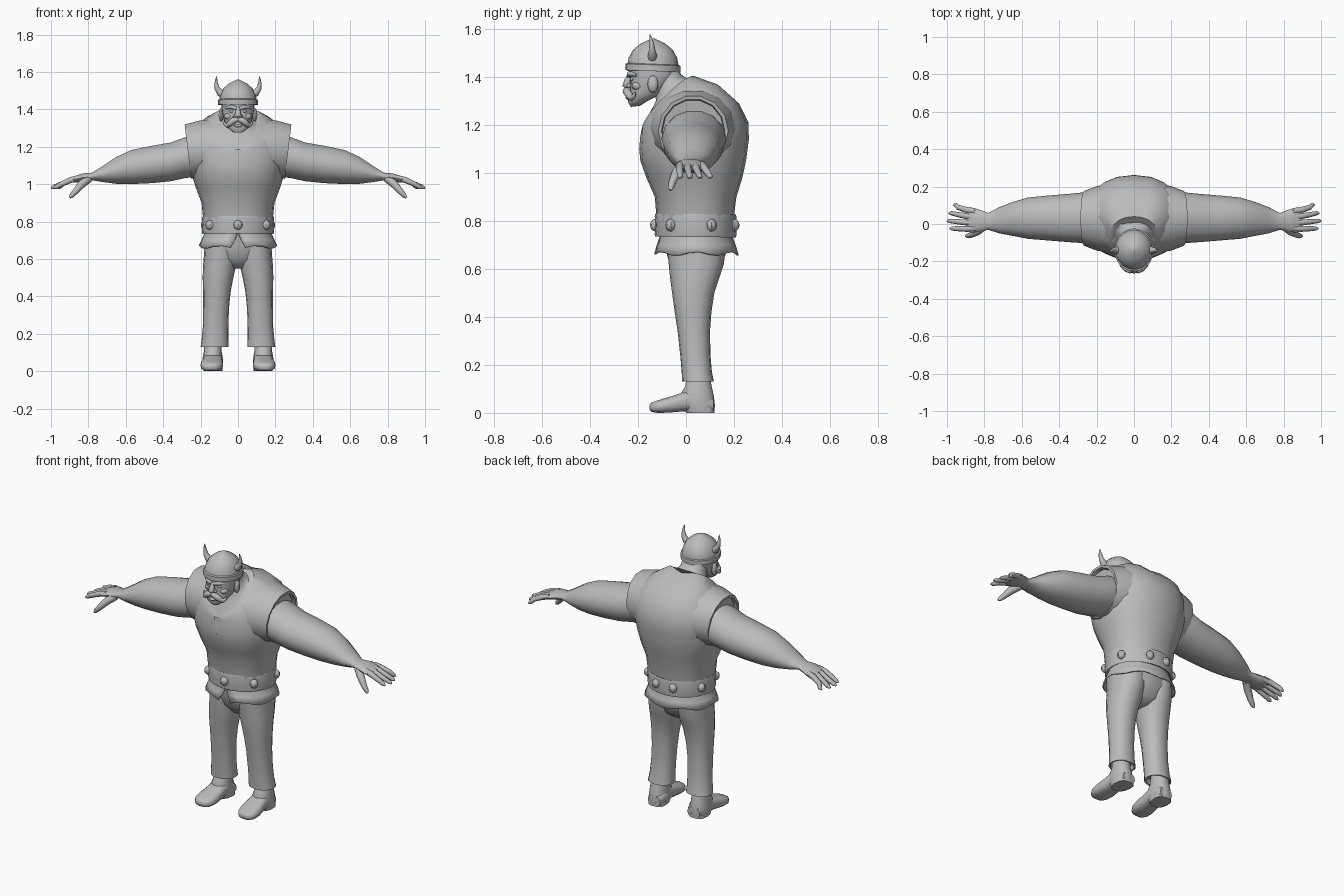
import bpy, bmesh, math
from mathutils import Vector as V

grey = bpy.data.materials.new("plain_grey")
grey.diffuse_color = (0.5, 0.5, 0.5, 1)


def finish(name, bm, mirror=False, angle=40):
    bmesh.ops.recalc_face_normals(bm, faces=bm.faces)
    me = bpy.data.meshes.new(name)
    bm.to_mesh(me)
    bm.free()
    ob = bpy.data.objects.new(name, me)
    bpy.context.collection.objects.link(ob)
    me.materials.append(grey)
    bpy.ops.object.select_all(action='DESELECT')
    ob.select_set(True)
    bpy.context.view_layer.objects.active = ob
    bpy.ops.object.shade_smooth_by_angle(angle=math.radians(angle))
    if mirror:
        ob.modifiers.new("mirror", 'MIRROR').use_clip = False
    return ob


def loft(name, rings, mirror=False, angle=40, closed=True, caps=True):
    """Skin a list of point rings."""
    bm = bmesh.new()
    vs = [[bm.verts.new(p) for p in r] for r in rings]
    n = len(rings[0])
    for a, b in zip(vs, vs[1:]):
        for i in range(n if closed else n - 1):
            j = (i + 1) % n
            bm.faces.new((a[i], a[j], b[j], b[i]))
    if caps:
        bm.faces.new(vs[0])
        bm.faces.new(vs[-1])
    return finish(name, bm, mirror, angle)


def ell(c, u, v, n=16, p=1.0):
    """Superellipse ring around c with half axes u and v."""
    f = lambda t: math.copysign(abs(t) ** p, t)
    return [V(c) + V(u) * f(math.cos(a)) + V(v) * f(math.sin(a))
            for a in (2 * math.pi * i / n for i in range(n))]


def band(yf, zf, yb, zb, rx, lift=0, cx=0, n=20, p=0.9):
    """Ring given by its front and back points, half width and side lift."""
    ring = ell((cx, (yf + yb) / 2, (zf + zb) / 2), (rx, 0, 0),
               (0, (yb - yf) / 2, (zb - zf) / 2), n, p)
    for q in ring:
        q.z += lift * abs(q.x - cx) / rx
    return ring


def tube(name, pts, mirror=True, n=8, flat=1.0):
    """Tapered tube through (x, y, z, radius) points."""
    rings = []
    for i, q in enumerate(pts):
        t = V(pts[min(i + 1, len(pts) - 1)][:3]) - V(pts[max(i - 1, 0)][:3])
        u = t.cross(V((0, 1, 0.01))).normalized()
        w = t.cross(u).normalized()
        rings.append(ell(q[:3], u * q[3], w * q[3] * flat, n))
    return loft(name, rings, mirror, 50)


def ball(name, loc, size, mirror=False, seg=12):
    bm = bmesh.new()
    bmesh.ops.create_uvsphere(bm, u_segments=seg, v_segments=8, radius=1)
    for v in bm.verts:
        v.co = V(loc) + V([a * b for a, b in zip(v.co, size)])
    return finish(name, bm, mirror)


# Vest body
loft("vest", [band(*r) for r in (
    (-.12, .78, .195, .78, .183), (-.13, .90, .21, .90, .195),
    (-.165, .98, .235, .98, .225), (-.19, 1.05, .25, 1.05, .247),
    (-.195, 1.10, .262, 1.14, .26), (-.192, 1.135, .26, 1.21, .262),
    (-.19, 1.155, .22, 1.29, .25, .03), (-.188, 1.165, .14, 1.355, .2, .05),
    (-.185, 1.18, .04, 1.39, .13, .05))])
# Shoulder openings of the vest, with a recessed rim
loft("shoulder_sleeve", [
    ell((.10, .03, 1.19), (0, .19, 0), (0, 0, .165), 14),
    ell((.20, .03, 1.185), (0, .172, 0), (0, 0, .16), 14),
    ell((.268, .03, 1.175), (0, .146, 0), (.018, 0, .148), 14),
    ell((.266, .03, 1.175), (0, .132, 0), (.018, 0, .134), 14),
    ell((.245, .03, 1.175), (0, .128, 0), (.018, 0, .13), 14)], True, 35)
# Neckline notch
bm = bmesh.new()
bm.faces.new([bm.verts.new(p) for p in
              ((-.024, -.191, 1.185), (.024, -.191, 1.185), (0, -.2, 1.085))])
finish("neckline_notch", bm)

# Neck and upper chest skin
loft("neck", [band(*r) for r in (
    (-.178, 1.17, .032, 1.375, .122, .045), (-.155, 1.24, .015, 1.387, .10, .015),
    (-.125, 1.30, -.02, 1.41, .078), (-.13, 1.35, -.035, 1.44, .072))])

# Arm
arm = ((.20, .035, .125, 1.04, 1.27), (.28, .033, .135, 1.03, 1.255),
       (.36, .032, .128, 1.013, 1.225), (.46, .032, .12, 1.003, 1.208),
       (.57, .031, .11, .998, 1.185), (.65, .027, .09, 1.0, 1.148),
       (.72, .02, .07, 1.01, 1.10), (.78, .014, .045, 1.02, 1.062),
       (.83, .018, .06, 1.012, 1.058), (.875, .022, .068, 1.008, 1.042),
       (.895, .024, .055, 1.01, 1.032))
loft("arm", [ell((x, y, (a + b) / 2), (0, r, 0), (0, 0, (b - a) / 2), 14)
             for x, y, r, a, b in arm], True, 50)
# Fingers and thumb
for i, (y0, y1, x1) in enumerate(((.075, .102, .965), (.042, .058, .99),
                                  (.008, .016, 1.0), (-.026, -.024, .985))):
    tube("finger_%d" % (i + 1), [(.85, y0 * .9, 1.033, .016), (.895, y0, 1.022, .016),
         (.94, (y0 + y1) / 2, 1.002, .014), (x1 - .012, y1, .984, .011), (x1, y1, .979, .005)])
tube("thumb", [(.80, -.01, 1.03, .024), (.835, -.04, 1.0, .021),
               (.87, -.058, .96, .016), (.892, -.064, .936, .012), (.90, -.065, .927, .005)])

# Head
loft("head", [band(*r, p=.85) for r in (
    (-.23, 1.275, -.19, 1.28, .025), (-.242, 1.295, -.16, 1.30, .052),
    (-.236, 1.33, -.10, 1.33, .072), (-.232, 1.37, -.06, 1.37, .082),
    (-.236, 1.41, -.035, 1.41, .089), (-.235, 1.45, -.035, 1.45, .089))], angle=50)
tube("nose", [(0, -.232, 1.41, .010), (0, -.243, 1.385, .014),
              (0, -.246, 1.367, .020), (0, -.236, 1.352, .013)], False)
ball("nostril", (.016, -.238, 1.363), (.011, .012, .009), True, 8)
tube("eyebrow", [(.008, -.238, 1.405, .009), (.035, -.236, 1.413, .011),
                 (.066, -.205, 1.408, .007)])
ball("eye", (.034, -.222, 1.39), (.014, .012, .009), True, 8)
ball("cheek", (.048, -.20, 1.362), (.026, .026, .02), True, 10)
ball("ear", (.09, -.138, 1.37), (.014, .022, .036), True, 10)
ball("lower_lip", (0, -.24, 1.312), (.022, .012, .008))
tube("moustache", [(0, -.246, 1.347, .010), (.022, -.248, 1.342, .017),
                   (.043, -.238, 1.325, .017), (.058, -.226, 1.313, .013),
                   (.071, -.216, 1.322, .008), (.074, -.212, 1.335, .003)])

# Helmet with rim, ridge and horns
loft("helmet", [band(-.137 - r * 1.08, z, -.137 + r * 1.06, z, r, n=20, p=1) for r, z in (
    (.101, 1.425), (.1, 1.45), (.094, 1.48), (.078, 1.512), (.05, 1.537),
    (.022, 1.552), (.004, 1.56))], angle=50)
loft("helmet_rim", [band(-.137 - r * 1.09, z + .004, -.137 + r * 1.07, z - .004, r, n=20, p=1)
                    for r, z in ((.098, 1.424), (.106, 1.424), (.106, 1.45), (.098, 1.454))],
     angle=35)
tube("horn", [(.075, -.14, 1.475, .021), (.095, -.14, 1.488, .019), (.112, -.141, 1.512, .014),
              (.117, -.143, 1.54, .009), (.116, -.147, 1.562, .005), (.114, -.15, 1.577, .001)])

# Belt with studs
loft("belt", [band(.04 - k * .168, z, .04 + k * .168, z - .004, k * .19, n=24, p=1)
              for k, z in ((.94, .742), (1, .735), (1.015, .745), (1.0, .785),
                           (1.015, .82), (1, .83), (.94, .825))], angle=30)
for i, deg in enumerate((-90, -38, 23, 73)):
    a = math.radians(deg)
    ball("belt_stud_%d" % (i + 1), (.19 * math.cos(a), .04 + .168 * math.sin(a), .782),
         (.024, .022, .026), deg != -90, 8)

# Flared tunic skirt, split at the front
rings = []
for z, k, gap in ((.77, .94, .01), (.735, .95, .02), (.70, 1.03, .1), (.665, 1.11, .19)):
    ring = []
    for i in range(25):
        a = -math.pi / 2 + gap + (2 * math.pi - 2 * gap) * i / 24
        ring.append(V((.19 * k * math.cos(a), .042 + .16 * k * math.sin(a),
                       z + (.008 * math.cos(6 * a) if z < .68 else 0))))
    rings.append(ring)
skirt = loft("tunic_skirt", rings, closed=False, caps=False)
sol = skirt.modifiers.new("thickness", 'SOLIDIFY')
sol.thickness = .008

# Trousers
loft("trouser_seat", [band(*r) for r in (
    (-.02, .55, .09, .55, .05), (-.06, .60, .13, .58, .13),
    (-.08, .66, .165, .66, .176), (-.09, .76, .17, .76, .172))], angle=60)
legs = ((.70, .092, .086, -.08, .165), (.62, .094, .088, -.072, .158),
        (.56, .099, .088, -.066, .138), (.50, .107, .082, -.058, .118),
        (.42, .113, .073, -.047, .106), (.34, .117, .069, -.035, .10),
        (.24, .120, .068, -.024, .102), (.17, .123, .071, -.018, .108),
        (.13, .125, .075, -.016, .116), (.132, .125, .066, -.008, .107),
        (.16, .125, .06, 0, .10))
loft("trouser_leg", [band(f, z, b, z, r, 0, cx, 16) for z, cx, r, f, b in legs], True, 50)

# Shoes: ankle, foot and heel
loft("ankle", [band(f, z, b, z, r, 0, .135, 14) for z, r, f, b in (
    (.16, .045, .005, .10), (.11, .047, -.005, .108), (.07, .054, -.03, .118),
    (.03, .054, -.02, .122), (.0, .05, 0, .118))], True, 50)
foot = ((.115, .13, .04, .0, .06), (.08, .132, .053, .0, .085), (.02, .134, .052, .008, .10),
        (-.03, .137, .056, .004, .08), (-.08, .14, .061, .0, .064), (-.12, .142, .056, .0, .052),
        (-.143, .143, .04, .004, .043), (-.152, .143, .018, .012, .034))
loft("shoe", [ell((cx, y, (a + b) / 2), (r, 0, 0), (0, 0, (b - a) / 2), 14, .75)
              for y, cx, r, a, b in foot], True, 50)
loft("heel", [band(.03, z, .12, z, .05, 0, .133, 14, .8) for z in (0, .02)], True)
